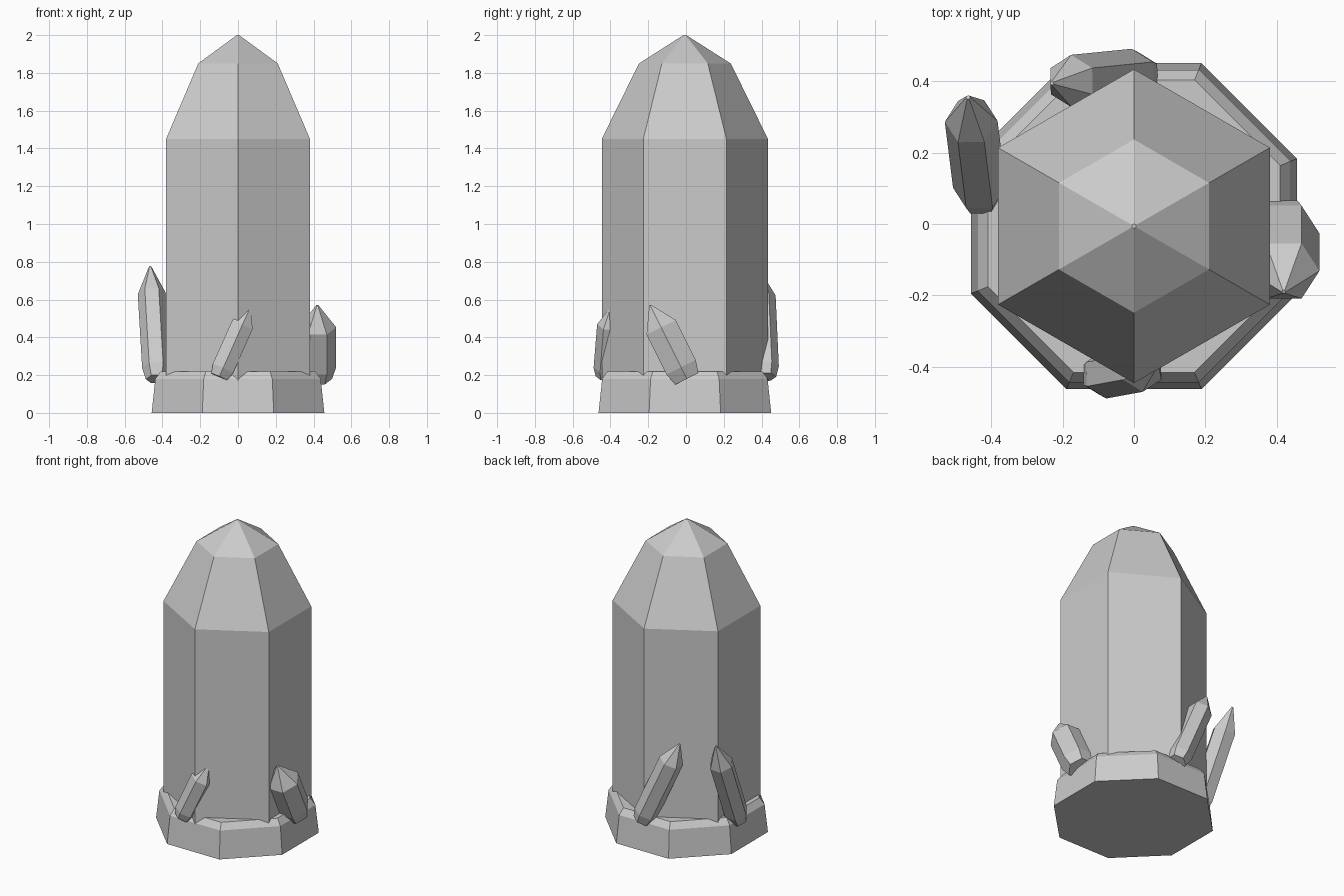
import bpy, bmesh, math
from mathutils import Vector

if "Cube" in bpy.data.objects:
    bpy.data.objects.remove(bpy.data.objects["Cube"])


def lathe(name, start, axis, outward, sides, rings, phase=0.0):
    """Flat-shaded prism: rings are (distance along axis, radius)."""
    w = Vector(axis).normalized()
    u = Vector(outward)
    u = (u - w * u.dot(w)).normalized()
    v = w.cross(u)
    bm = bmesh.new()
    loops = []
    for d, r in rings:
        loop = []
        for i in range(sides):
            a = phase + 2 * math.pi * i / sides
            loop.append(bm.verts.new(Vector(start) + w * d + (u * math.cos(a) + v * math.sin(a)) * r))
        loops.append(loop)
    for lo, hi in zip(loops, loops[1:]):
        for i in range(sides):
            j = (i + 1) % sides
            bm.faces.new((lo[i], lo[j], hi[j], hi[i]))
    bm.faces.new(loops[0][::-1])
    bm.faces.new(loops[-1])
    bmesh.ops.recalc_face_normals(bm, faces=bm.faces)
    mesh = bpy.data.meshes.new(name)
    bm.to_mesh(mesh)
    bm.free()
    ob = bpy.data.objects.new(name, mesh)
    bpy.context.collection.objects.link(ob)
    return ob


UP, SIDE = (0, 0, 1), (1, 0, 0)
k = 1 / math.cos(math.pi / 8)

# Octagonal base with chamfered rim
lathe("base", (0, -0.006, 0), UP, SIDE, 8,
      [(0, 0.457 * k), (0.18, 0.438 * k), (0.22, 0.41 * k)], math.pi / 8)

# Large central crystal
lathe("main_crystal", (0, -0.006, 0), UP, SIDE, 6,
      [(0.1, 0.44), (1.45, 0.44), (1.85, 0.243), (2.0, 0.007)], math.pi / 6)


# Small leaning crystals: base centre, tip, outward direction, radius, taper fractions
def small_crystal(name, base, tip, outward, r, low, high):
    axis = Vector(tip) - Vector(base)
    n = axis.length
    lathe(name, base, axis, outward, 6,
          [(0, r * 0.78), (n * low, r), (n * high, r), (n, 0.006)])


small_crystal("crystal_right", (0.42, 0.005, 0.18), (0.42, -0.19, 0.57), (1, 0, 0), 0.1, 0.16, 0.7)
small_crystal("crystal_front", (-0.10, -0.425, 0.19), (0.065, -0.395, 0.56), (0, -1, 0), 0.068, 0.12, 0.74)
small_crystal("crystal_left", (-0.43, 0.075, 0.18), (-0.465, 0.355, 0.775), (-1, 0, 0), 0.074, 0.1, 0.76)
small_crystal("crystal_back", (0.02, 0.42, 0.19), (-0.23, 0.395, 0.74), (0, 1, 0), 0.074, 0.1, 0.78)
